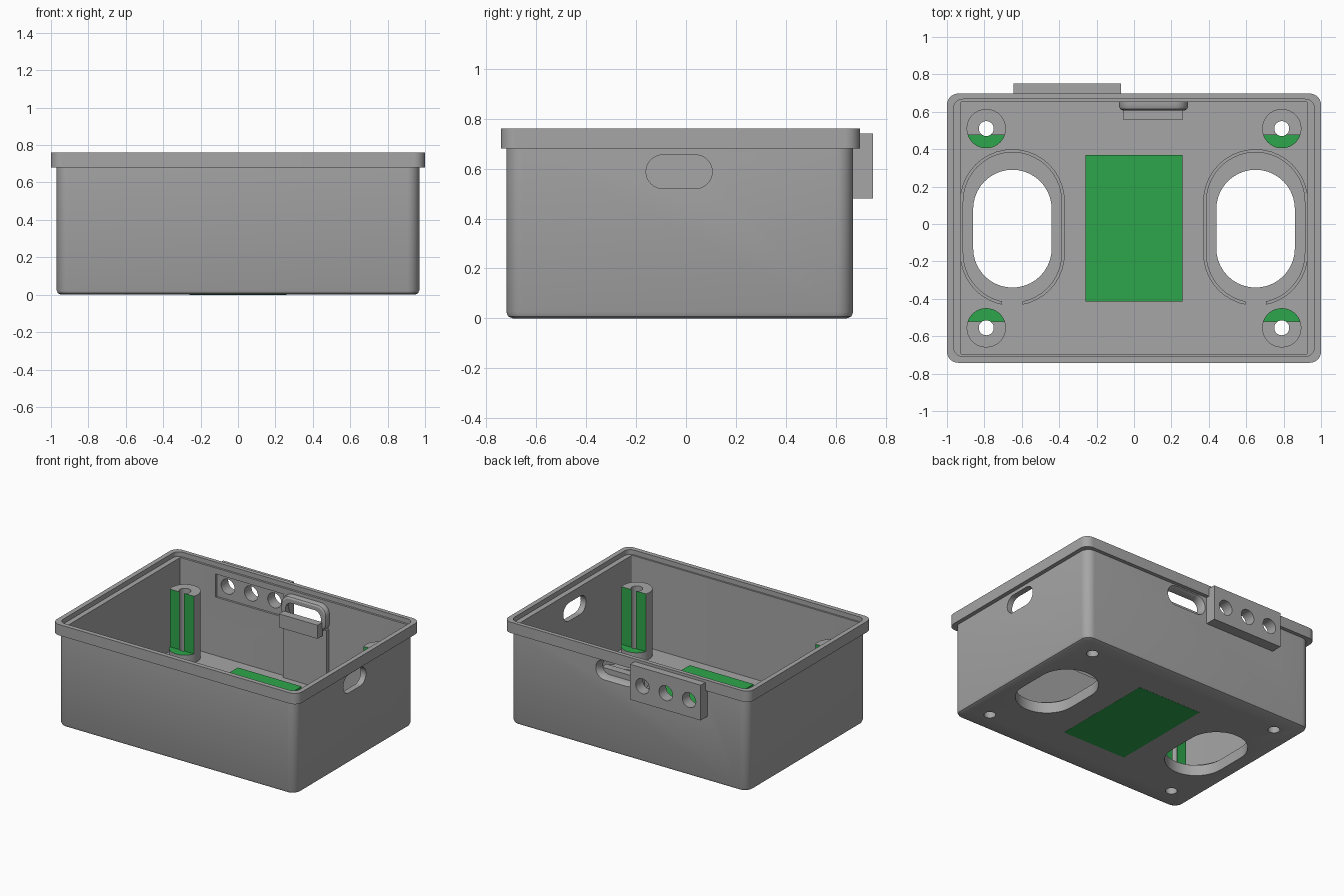
import bpy, bmesh, math
from mathutils import Vector

if "Cube" in bpy.data.objects:
    bpy.data.objects.remove(bpy.data.objects["Cube"])


def make_mat(name, rgb):
    m = bpy.data.materials.new(name)
    m.use_nodes = True
    m.diffuse_color = (*rgb, 1)
    m.node_tree.nodes["Principled BSDF"].inputs["Base Color"].default_value = (*rgb, 1)
    return m


GREY = make_mat("grey", (0.38, 0.38, 0.38))
GREEN = make_mat("green", (0.026, 0.38, 0.07))
PLACE = {"z": lambda u, v, w: (u, v, w),
         "y": lambda u, v, w: (u, w, v),
         "x": lambda u, v, w: (w, u, v)}


def outline(u0, u1, v0, v1, r, n=10):
    """Rounded rectangle as a list of points."""
    r = min(r, (u1 - u0) / 2, (v1 - v0) / 2)
    corners = [(u1 - r, v1 - r), (u0 + r, v1 - r), (u0 + r, v0 + r), (u1 - r, v0 + r)]
    pts = []
    for k, (cu, cv) in enumerate(corners):
        for i in range(n + 1):
            a = math.pi / 2 * (k + i / n)
            pts.append((cu + r * math.cos(a), cv + r * math.sin(a)))
    return pts


def loft(name, levels, axis="z", mat=GREY):
    """Skin a stack of (rectangle, radius, height) outlines into a solid."""
    bm = bmesh.new()
    rings = [[bm.verts.new(PLACE[axis](u, v, w)) for u, v in outline(*rect, r)]
             for rect, r, w in levels]
    for a, b in zip(rings, rings[1:]):
        for i in range(len(a)):
            j = (i + 1) % len(a)
            bm.faces.new((a[i], a[j], b[j], b[i]))
    bm.faces.new(rings[0])
    bm.faces.new(rings[-1])
    bmesh.ops.remove_doubles(bm, verts=bm.verts, dist=0.0003)
    bmesh.ops.recalc_face_normals(bm, faces=bm.faces)
    me = bpy.data.meshes.new(name)
    bm.to_mesh(me)
    bm.free()
    me.materials.append(mat)
    ob = bpy.data.objects.new(name, me)
    bpy.context.collection.objects.link(ob)
    return ob


def prism(name, rect, r, w0, w1, axis="z", mat=GREY):
    return loft(name, [(rect, r, w0), (rect, r, w1)], axis, mat)


def box(name, x, y, z, mat=GREY):
    return prism(name, (*x, *y), 0, *z, mat=mat)


def disc(cu, cv, r):
    return (cu - r, cu + r, cv - r, cv + r)


def select(ob):
    bpy.ops.object.select_all(action="DESELECT")
    ob.select_set(True)
    bpy.context.view_layer.objects.active = ob


def cut(ob, cutter, keep=False):
    cutter.hide_render = True
    mod = ob.modifiers.new("cut", "BOOLEAN")
    mod.operation, mod.solver, mod.object = "DIFFERENCE", "EXACT", cutter
    select(ob)
    bpy.ops.object.modifier_apply(modifier=mod.name)
    if not keep:
        bpy.data.objects.remove(cutter)


def grow(rect, d):
    return (rect[0] - d, rect[1] + d, rect[2] - d, rect[3] + d)


FLOOR = 0.08
BODY = (-0.97, 0.97, -0.72, 0.67)
RIM = (-1, 1, -0.742, 0.697)
STEP = (-0.965, 0.965, -0.708, 0.667)
INNER = (-0.927, 0.927, -0.695, 0.652)

# Shell: outside wall, rim, inner step, inside wall, floor
shell = loft("tub_shell", [
    (grow(BODY, -0.025), 0.045, 0), (grow(BODY, -0.007), 0.06, 0.008),
    (BODY, 0.065, 0.025), (BODY, 0.065, 0.68), (RIM, 0.06, 0.68), (RIM, 0.06, 0.76),
    (STEP, 0.05, 0.76), (STEP, 0.05, 0.725), (INNER, 0.006, 0.725), (INNER, 0.006, FLOOR)])

# Side grip hole
cut(shell, prism("side_cutter", (-0.16, 0.105, 0.52, 0.655), 1, 0.85, 1.05, "x"))

# Floor openings with a low split collar around each
for side, label in ((-1, "right"), (1, "left")):
    cx = 0.65 * side
    opening = (cx - 0.21, cx + 0.21, -0.34, 0.29)
    cut(shell, prism("opening_cutter", opening, 1, -0.1, 0.2))
    ring = (cx - 0.28, cx + 0.28, -0.437, 0.4)
    collar = prism(label + "_opening_collar", ring, 1, FLOOR - 0.01, 0.125)
    cut(collar, prism("collar_cutter", grow(ring, -0.017), 1, 0, 0.3))
    cut(collar, box("gap_cutter", (cx - 0.055, cx + 0.055), (-0.5, -0.38), (0, 0.3)))

# Mounting posts, cut flat on the side towards the middle
for sx, xl in ((-1, "right"), (1, "left")):
    for cy, inward, yl in ((0.51, -1, "back"), (-0.555, 1, "front")):
        cx = 0.79 * sx
        flat = cy + 0.035 * inward
        post = prism(f"{yl}_{xl}_post", disc(cx, cy, 0.105), 1, 0.01, 0.57)
        ys = sorted((flat, flat + 0.2 * inward))
        cut(post, box("flat_cutter", (cx - 0.2, cx + 0.2), ys, (0.145, 0.7)))
        bore = prism("bore_cutter", disc(cx, cy, 0.04), 1, -0.1, 0.7)
        cut(post, bore, keep=True)
        cut(shell, bore)
        post.data.materials.append(GREEN)
        for p in post.data.polygons:
            on_flat = abs(p.normal.y) > 0.99 and abs(p.center.y - flat) < 0.004
            on_base = p.normal.z > 0.99 and p.center.z < 0.2
            p.material_index = int(on_flat or on_base)

# Green block set in the floor
box("floor_block", (-0.26, 0.26), (-0.415, 0.37), (-0.001, 0.2), GREEN)

# Socket plate on the back, open to the inside through a window
cut(shell, box("window_cutter", (-0.64, -0.085), (0.6, 0.675), (0.51, 0.68)))
plate = box("socket_plate", (-0.645, -0.07), (0.667, 0.75), (0.48, 0.74))
for i in range(3):
    cut(plate, prism("socket_cutter", disc(-0.17 - 0.19 * i, 0.605, 0.055), 1, 0.5, 0.9, "y"))

# Back slot with a rounded inner frame, flared on the outside
frame_rect = (-0.08, 0.29, 0.5, 0.7)
slot_rect = (-0.04, 0.25, 0.54, 0.655)
frame = loft("slot_frame", [
    (frame_rect, 0.07, 0.655), (frame_rect, 0.07, 0.628),
    (grow(frame_rect, -0.006), 0.064, 0.615), (grow(frame_rect, -0.018), 0.052, 0.608)], "y")
slot = loft("slot_cutter", [
    (slot_rect, 0.055, 0.55), (slot_rect, 0.055, 0.635),
    (grow(slot_rect, 0.008), 0.063, 0.655), (grow(slot_rect, 0.022), 0.077, 0.68)], "y")
cut(frame, slot, keep=True)
cut(shell, slot)
box("slot_ledge", (-0.055, 0.26), (0.555, 0.612), (0.48, 0.58))
box("slot_panel", (-0.07, 0.285), (0.625, 0.655), (FLOOR - 0.01, 0.52))

# Smooth rounded areas, keep hard edges
for ob in list(bpy.context.collection.objects):
    if ob.type == "MESH" and ob.data.materials and ob.data.materials[0] in (GREY, GREEN):
        select(ob)
        bpy.ops.object.shade_smooth_by_angle(angle=math.radians(30))
